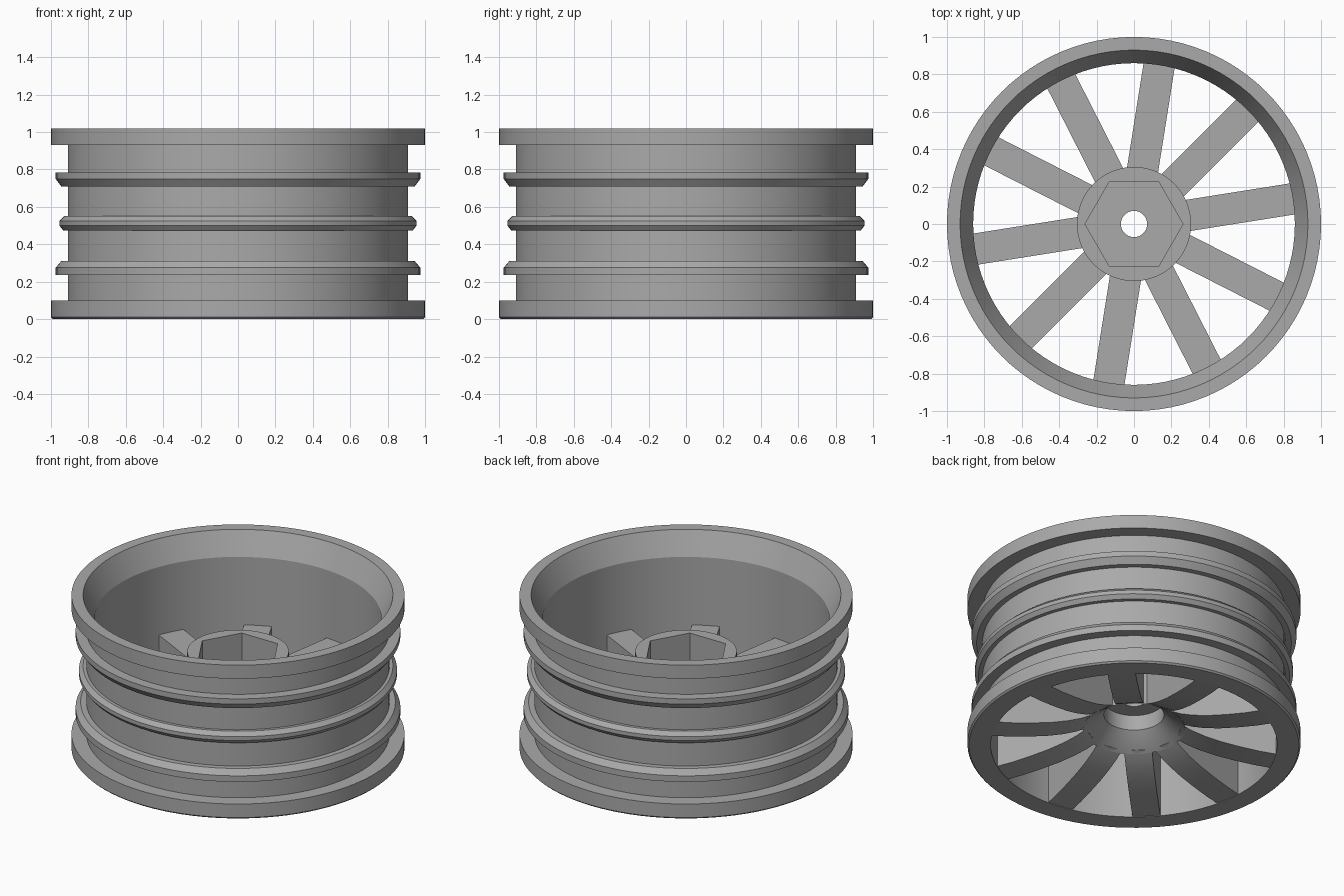
import bpy, bmesh, math

if "Cube" in bpy.data.objects:
    bpy.data.objects.remove(bpy.data.objects["Cube"], do_unlink=True)

SEGMENTS = 96
SPOKES = 10

grey = bpy.data.materials.new("plain_grey")
grey.use_nodes = True
colour = (0.4, 0.4, 0.4, 1)
grey.diffuse_color = colour
grey.node_tree.nodes["Principled BSDF"].inputs["Base Color"].default_value = colour


def finish(name, bm):
    bmesh.ops.recalc_face_normals(bm, faces=bm.faces)
    mesh = bpy.data.meshes.new(name)
    bm.to_mesh(mesh)
    bm.free()
    mesh.materials.append(grey)
    ob = bpy.data.objects.new(name, mesh)
    bpy.context.collection.objects.link(ob)
    bpy.ops.object.select_all(action="DESELECT")
    ob.select_set(True)
    bpy.context.view_layer.objects.active = ob
    bpy.ops.object.shade_smooth_by_angle(angle=math.radians(20))
    return ob


def hex_scale(angle):
    """Distance to a unit hexagon's edge, with a corner on the x axis."""
    third = math.pi / 3
    return math.cos(third / 2) / math.cos(angle % third - third / 2)


def lathe(name, profile):
    """Spin a closed (radius, z) loop; a third item marks a hexagonal ring."""
    bm = bmesh.new()
    rings = []
    for r, z, *is_hex in profile:
        ring = []
        for i in range(SEGMENTS):
            a = math.tau * i / SEGMENTS
            d = r * hex_scale(a) if is_hex else r
            ring.append(bm.verts.new((d * math.cos(a), d * math.sin(a), z)))
        rings.append(ring)
    for k, ring in enumerate(rings):
        after = rings[(k + 1) % len(rings)]
        for i in range(SEGMENTS):
            j = (i + 1) % SEGMENTS
            bm.faces.new((ring[i], ring[j], after[j], after[i]))
    return finish(name, bm)


# Barrel with end flanges and three outer ridges
lathe("rim_barrel", [
    (0.86, 0), (0.99, 0), (1, 0.01), (1, 0.1), (0.91, 0.1),
    (0.91, 0.235), (0.975, 0.235), (0.975, 0.275), (0.945, 0.31), (0.91, 0.31),
    (0.91, 0.475), (0.935, 0.475), (0.955, 0.5), (0.955, 0.525), (0.93, 0.55), (0.91, 0.55),
    (0.91, 0.71), (0.945, 0.71), (0.975, 0.75), (0.975, 0.785), (0.91, 0.785),
    (0.91, 0.93), (1, 0.93), (1, 1.02), (0.93, 1.02), (0.86, 0.87),
])

# Hub with hexagonal socket above, round recess below and a through bore
lathe("hub", [
    (0.07, 0.4), (0.262, 0.4, "hex"), (0.262, 0.645, "hex"), (0.305, 0.645),
    (0.305, 0.115), (0.24, 0.155), (0.18, 0.21), (0.18, 0.31), (0.07, 0.31),
])

# Spokes: flat on top, swept up towards the hub underneath
UNDERSIDE = [(0.28, 0.128), (0.34, 0.098), (0.42, 0.07), (0.52, 0.045),
             (0.64, 0.025), (0.76, 0.01), (0.88, 0.002)]
SPOKE_TOP, HALF_WIDTH = 0.42, 0.084

bm = bmesh.new()
for k in range(SPOKES):
    a = math.radians(9) + math.tau * k / SPOKES
    c, s = math.cos(a), math.sin(a)
    outline = UNDERSIDE + [(UNDERSIDE[-1][0], SPOKE_TOP), (UNDERSIDE[0][0], SPOKE_TOP)]
    sides = [[bm.verts.new((r * c - w * s, r * s + w * c, z)) for r, z in outline]
             for w in (-HALF_WIDTH, HALF_WIDTH)]
    left, right = sides
    bm.faces.new(left)
    bm.faces.new(right)
    for i in range(len(outline)):
        j = (i + 1) % len(outline)
        bm.faces.new((left[i], left[j], right[j], right[i]))
finish("spokes", bm)
